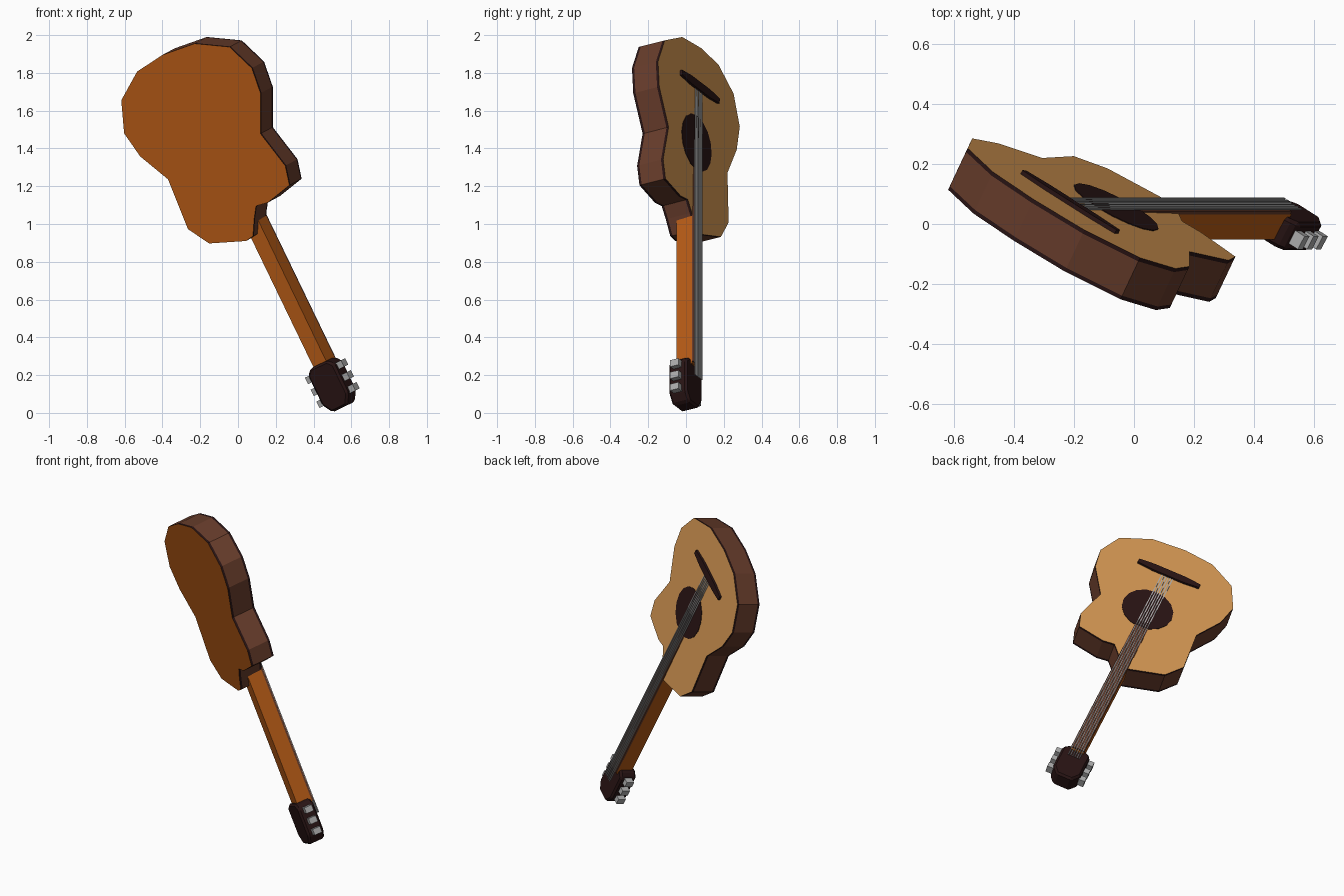
import bpy, bmesh
from mathutils import Vector, Matrix

if "Cube" in bpy.data.objects:
    bpy.data.objects.remove(bpy.data.objects["Cube"])


def mat(name, r, g, b):
    m = bpy.data.materials.new(name)
    m.diffuse_color = (r, g, b, 1)
    m.use_nodes = True
    m.node_tree.nodes["Principled BSDF"].inputs["Base Color"].default_value = m.diffuse_color
    return m


TAN = mat("spruce_tan", .66, .31, .085)
ORANGE = mat("orange_wood", .47, .105, .008)
BROWN = mat("side_brown", .135, .045, .024)
DARK = mat("dark_trim", .022, .007, .007)
METAL = mat("grey_metal", .42, .42, .42)

# Neck frame: local x across the strings, y towards the head, z out of the fretboard
U = Vector((.435, 0, -.9)).normalized()
N = Vector((.446, .868, .215))
N = (N - U * N.dot(U)).normalized()
W = U.cross(N)
FRAME = Matrix((W, U, N)).transposed().to_4x4()
FRAME.translation = (.497, .057, .240)

# Soundboard plane (slightly tilted against the neck)
BN = Vector((.453, .868, .201)).normalized()
BD = .308


def make(name, bm, mats, matrix=None):
    bmesh.ops.recalc_face_normals(bm, faces=bm.faces[:])
    me = bpy.data.meshes.new(name)
    bm.to_mesh(me)
    bm.free()
    for m in mats:
        me.materials.append(m)
    ob = bpy.data.objects.new(name, me)
    bpy.context.collection.objects.link(ob)
    if matrix:
        ob.matrix_world = matrix
    return ob


def rings(bm, loops):
    """Skin stacked loops of points, cap both ends; returns the band faces per level."""
    vs = [[bm.verts.new(p) for p in lp] for lp in loops]
    n = len(loops[0])
    bands = []
    for a, b in zip(vs, vs[1:]):
        bands.append([bm.faces.new((a[i], a[(i + 1) % n], b[(i + 1) % n], b[i])) for i in range(n)])
    return bm.faces.new(vs[0]), bands, bm.faces.new(vs[-1])


def prism(name, outline, z0, z1, m, matrix=FRAME, bevel=0):
    bm = bmesh.new()
    rings(bm, [[(x, y, z) for x, y in outline] for z in (z0, z1)])
    if bevel:
        bmesh.ops.bevel(bm, geom=bm.edges[:], offset=bevel, segments=1, affect='EDGES')
    return make(name, bm, [m], matrix)


def box(name, x0, x1, y0, y1, z0, z1, m):
    return prism(name, [(x0, y0), (x1, y0), (x1, y1), (x0, y1)], z0, z1, m)


# Body: cutaway outline seen from the front (x, z), laid on the soundboard plane
outline = [(-.553, 1.69), (-.469, 1.842), (-.335, 1.93), (-.165, 1.99), (.02, 1.972),
           (.138, 1.86), (.184, 1.727), (.184, 1.513), (.315, 1.343), (.337, 1.24),
           (.222, 1.148), (.16, 1.13), (.15, 1.06), (.144, .97), (.107, .945),
           (-.088, .932), (-.2, 1.008), (-.305, 1.271), (-.453, 1.393), (-.538, 1.515)]
front = [Vector((x, (BD - BN.x * x - BN.z * z) / BN.y, z)) for x, z in outline]
DEPTH = Vector((.065, .138, .035))
bm = bmesh.new()
top, bands, back = rings(bm, [[p - DEPTH * t for p in front] for t in (0, .085, .915, 1)])
top.material_index = 0
back.material_index = 1
for i, band in enumerate(bands):
    for f in band:
        f.material_index = 2 if i == 1 else 3      # dark binding at both rims
make("body", bm, [TAN, ORANGE, BROWN, DARK])

# Frame lying on the soundboard for the sound hole and bridge
BU = (U - BN * U.dot(BN)).normalized()


def board_frame(x, z):
    m = Matrix((BU.cross(BN), BU, BN)).transposed().to_4x4()
    m.translation = (x, (BD - BN.x * x - BN.z * z) / BN.y, z)
    return m


# Sound hole
bm = bmesh.new()
bmesh.ops.create_cone(bm, cap_ends=True, segments=16, radius1=.158, radius2=.158, depth=.006)
make("sound_hole", bm, [DARK], board_frame(-.06, 1.43))

# Bridge, thicker in the middle
half = [(-.2, -.014), (-.1, -.024), (.1, -.024), (.2, -.014)]
prism("bridge", half + [(x, -y) for x, y in reversed(half)], -.004, .014, DARK,
      board_frame(-.215, 1.725))

# Neck and fretboard
box("neck", -.043, .043, -1.0, -.01, -.1, -.004, ORANGE)
box("fretboard", -.043, .043, -1.16, -.02, -.004, .007, BROWN)

# Headstock with cut corners
prism("headstock", [(-.055, -.045), (.055, -.045), (.088, -.015), (.088, .16), (.05, .215),
                    (-.05, .215), (-.088, .16), (-.088, -.015)], -.122, -.014, DARK, bevel=.012)

# Tuning pegs, three each side
for side in (-1, 1):
    for i in range(3):
        y = .005 + .07 * i
        xs = sorted((side * .08, side * .122))
        box("tuning_peg", xs[0], xs[1], y - .019, y + .019, -.093, -.043, METAL)

# Six strings from the bridge to the headstock
for i in range(6):
    x = -.035 + .014 * i
    box("string", x - .003, x + .003, -1.65, .06, .009, .014, METAL)
